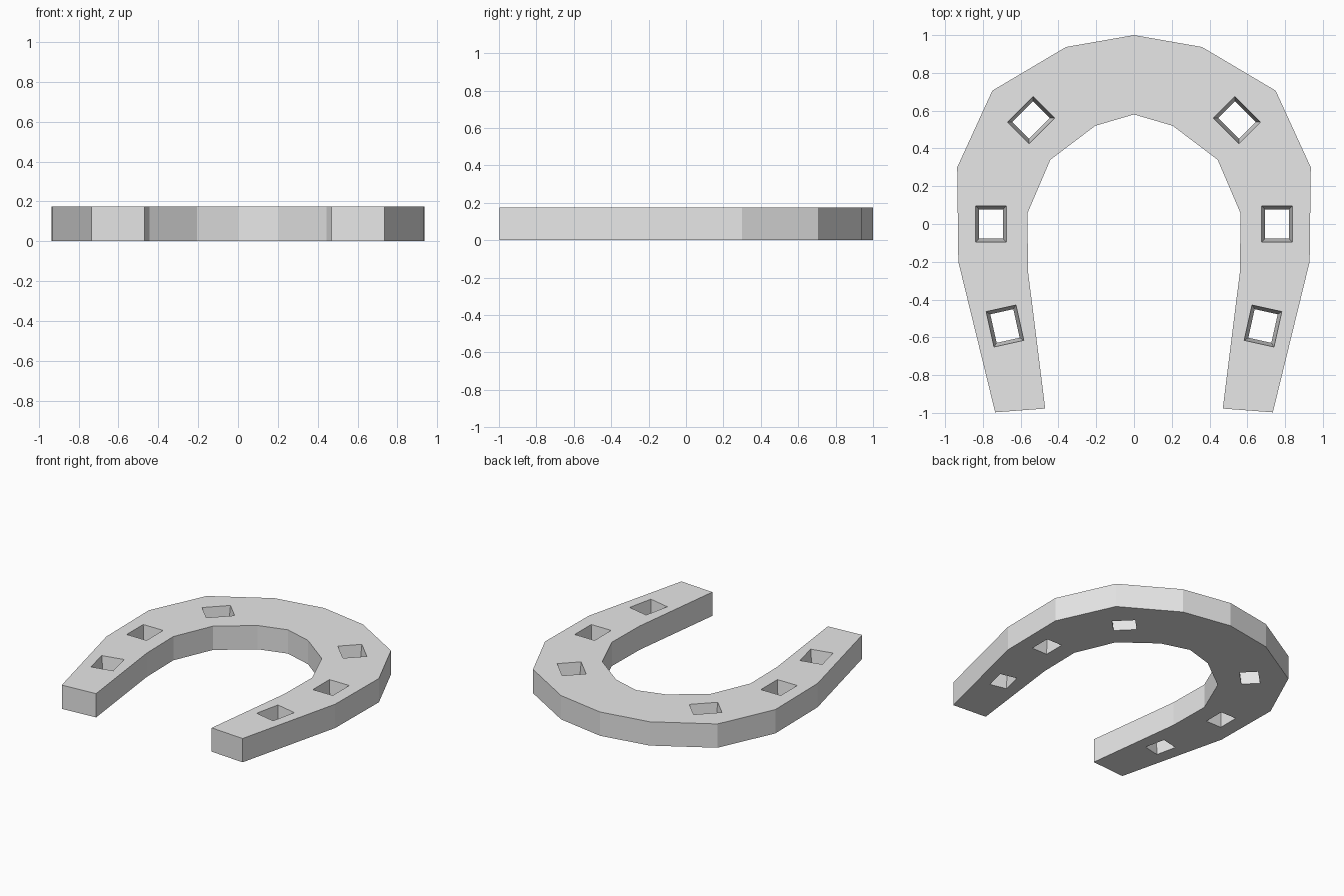
import bpy
import bmesh
import math
from mathutils import Matrix, Vector

cube = bpy.data.objects.get("Cube")
if cube:
    bpy.data.objects.remove(cube, do_unlink=True)

HEIGHT = 0.175

steel = bpy.data.materials.new("plain_grey_metal")
steel.use_nodes = True
grey = (0.8, 0.8, 0.8, 1)
steel.diffuse_color = grey
steel.node_tree.nodes["Principled BSDF"].inputs["Base Color"].default_value = grey


def add_object(name, bm):
    bmesh.ops.recalc_face_normals(bm, faces=bm.faces)
    mesh = bpy.data.meshes.new(name)
    bm.to_mesh(mesh)
    bm.free()
    mesh.materials.append(steel)
    obj = bpy.data.objects.new(name, mesh)
    bpy.context.collection.objects.link(obj)
    return obj


# Horseshoe body: half outline, heel to toe outside, then toe to heel inside
outer = [(0.735, -0.997), (0.93, -0.2), (0.936, 0.3), (0.75, 0.706), (0.36, 0.937)]
inner = [(0.205, 0.52), (0.443, 0.34), (0.565, 0.055), (0.56, -0.26), (0.47, -0.977)]


def mirrored(points):
    return [(-x, y) for x, y in reversed(points)]


outline = outer + [(0, 1)] + mirrored(outer) + mirrored(inner) + [(0, 0.58)] + inner
bm = bmesh.new()
base = bm.faces.new([bm.verts.new((x, y, 0)) for x, y in outline])
top = bmesh.ops.extrude_face_region(bm, geom=[base], use_keep_orig=True)["geom"]
bmesh.ops.translate(bm, vec=(0, 0, HEIGHT),
                    verts=[v for v in top if isinstance(v, bmesh.types.BMVert)])
shoe = add_object("horseshoe", bm)


# Tapered rectangular nail holes, narrower towards the ground
def nail_hole_cutter(x, y, angle):
    bm = bmesh.new()
    bmesh.ops.create_cube(bm, size=1)
    for v in bm.verts:
        z = HEIGHT * (v.co.z + 0.5) + v.co.z * 0.1
        grow = 0.037 * z / HEIGHT
        v.co = Vector((v.co.x * (0.125 + grow), v.co.y * (0.155 + grow), z))
    bm.transform(Matrix.Translation((x, y, 0)) @ Matrix.Rotation(math.radians(angle), 4, "Z"))
    cutter = add_object("nail_hole_cutter", bm)
    cutter.hide_render = True
    return cutter


cutters = []
for x, y, angle in [(0.545, 0.55, 45), (0.757, 0, 0), (0.683, -0.54, -12.5)]:
    for side in (-1, 1):
        cutter = nail_hole_cutter(side * x, y, side * angle)
        cut = shoe.modifiers.new("nail_hole", "BOOLEAN")
        cut.operation = "DIFFERENCE"
        cut.solver = "EXACT"
        cut.object = cutter
        cutters.append(cutter)

# Bake the cuts and discard the cutters
depsgraph = bpy.context.evaluated_depsgraph_get()
baked = bpy.data.meshes.new_from_object(shoe.evaluated_get(depsgraph))
shoe.modifiers.clear()
shoe.data = baked
baked.name = "horseshoe"
for cutter in cutters:
    bpy.data.objects.remove(cutter, do_unlink=True)
